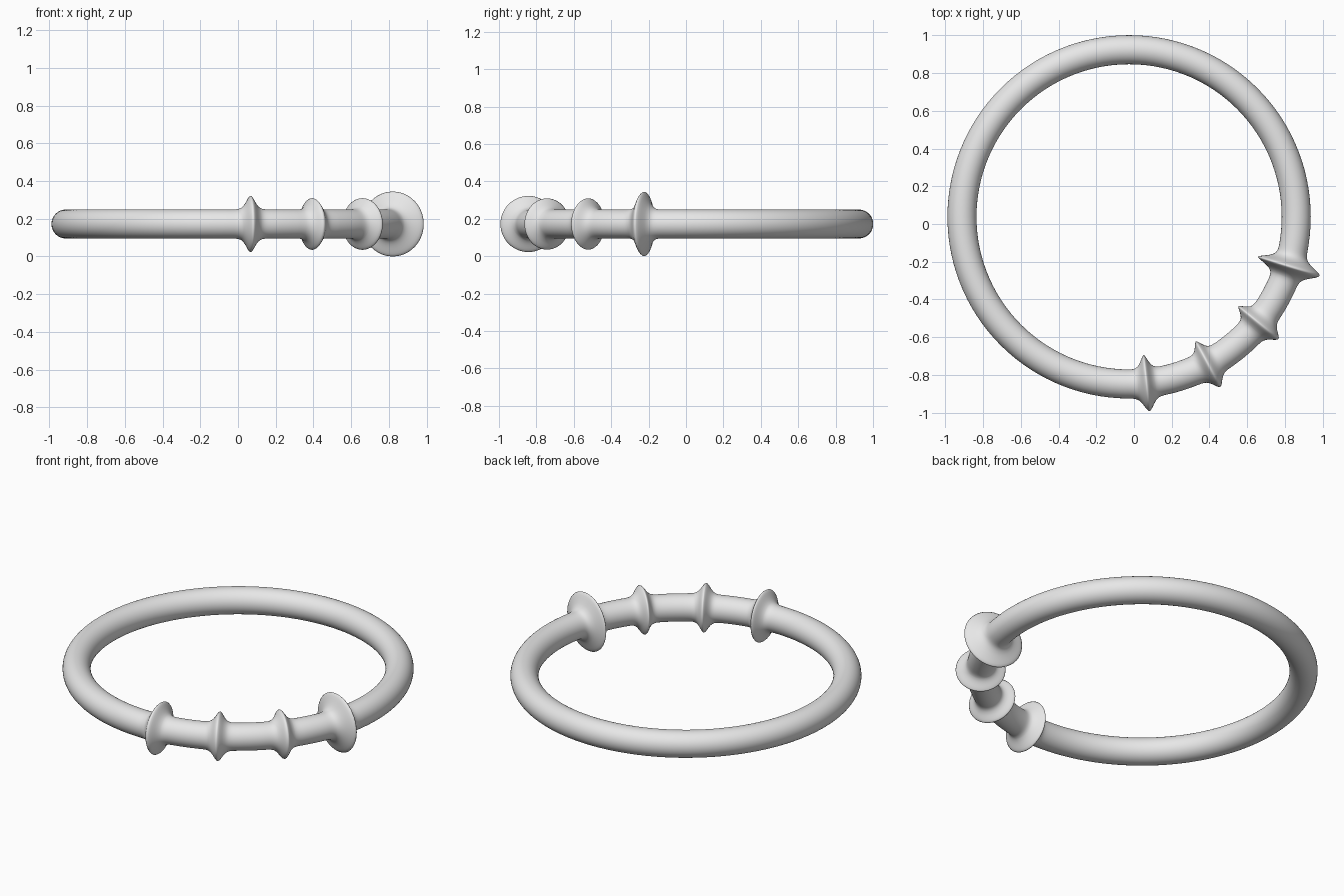
import bpy
import bmesh
from math import cos, sin, radians, exp
from mathutils import Vector

if "Cube" in bpy.data.objects:
    bpy.data.objects.remove(bpy.data.objects["Cube"], do_unlink=True)

CENTRE = Vector((-0.026, 0.038, 0.172))
RING_RADIUS = 0.886
TUBE_RADIUS = 0.077
SIDES = 48
# Collars: angle in degrees, rim radius, flare width
COLLARS = [(-84, 0.15, 0.032), (-61.8, 0.137, 0.032),
           (-39.3, 0.137, 0.032), (-17.2, 0.172, 0.034)]


def tube_radius(angle):
    """Radius of the band, swelling into a flared collar at each stop."""
    radius = TUBE_RADIUS
    for stop, rim, width in COLLARS:
        s = abs(radians(angle - stop)) * RING_RADIUS
        radius += (rim - TUBE_RADIUS) * exp(-(s / width) ** 1.7)
    return radius


# Sample finely around the collars, coarsely along the plain band
angles = set(range(-180, 180, 3))
for stop, rim, width in COLLARS:
    angles.update(stop + i * 0.4 for i in range(-18, 19))
angles = sorted(angles)

# Band swept round the circle as one closed surface
bm = bmesh.new()
loops = []
for angle in angles:
    a = radians(angle)
    out = Vector((cos(a), sin(a), 0))
    r = tube_radius(angle)
    loop = []
    for k in range(SIDES):
        t = radians(360 * k / SIDES)
        offset = out * (RING_RADIUS + r * cos(t)) + Vector((0, 0, r * sin(t)))
        loop.append(bm.verts.new(CENTRE + offset))
    loops.append(loop)

for i, loop in enumerate(loops):
    after = loops[(i + 1) % len(loops)]
    for k in range(SIDES):
        n = (k + 1) % SIDES
        bm.faces.new((loop[k], after[k], after[n], loop[n]))
bmesh.ops.remove_doubles(bm, verts=bm.verts, dist=0.00001)
bmesh.ops.recalc_face_normals(bm, faces=bm.faces)
for face in bm.faces:
    face.smooth = True

mesh = bpy.data.meshes.new("collared_ring")
bm.to_mesh(mesh)
bm.free()
ring = bpy.data.objects.new("collared_ring", mesh)
bpy.context.collection.objects.link(ring)

# Plain grey finish
grey = bpy.data.materials.new("light_grey")
grey.use_nodes = True
colour = (0.8, 0.8, 0.8, 1)
grey.diffuse_color = colour
grey.node_tree.nodes["Principled BSDF"].inputs["Base Color"].default_value = colour
mesh.materials.append(grey)
